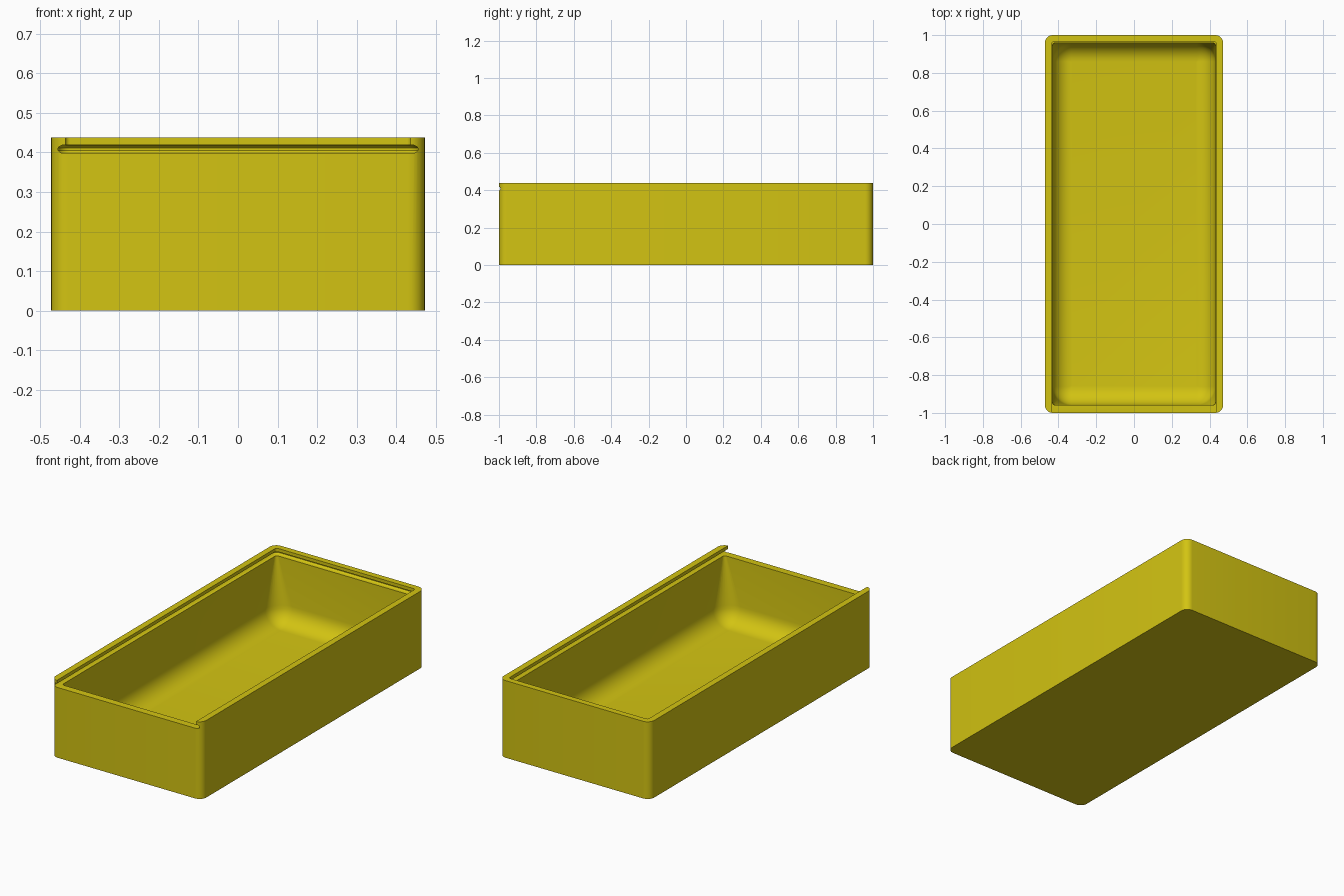
import bpy, bmesh, math

if "Cube" in bpy.data.objects:
    bpy.data.objects.remove(bpy.data.objects["Cube"])

olive = bpy.data.materials.new("mustard_yellow")
olive.diffuse_color = (0.65, 0.55, 0.006, 1)
olive.use_nodes = True
olive.node_tree.nodes["Principled BSDF"].inputs["Base Color"].default_value = olive.diffuse_color


def ring(x, y0, y1, r, z, n=8):
    """Rounded rectangle of half width x, from y0 to y1, at height z."""
    pts = []
    corners = [(x - r, y1 - r), (-x + r, y1 - r), (-x + r, y0 + r), (x - r, y0 + r)]
    for q, (cx, cy) in enumerate(corners):
        for i in range(n + 1):
            a = math.pi / 2 * (q + i / n)
            pts.append((cx + r * math.cos(a), cy + r * math.sin(a), z))
    return pts


def loft(name, rings):
    """Closed solid through a stack of rings."""
    bm = bmesh.new()
    rows = [[bm.verts.new(p) for p in r] for r in rings]
    n = len(rows[0])
    for a, b in zip(rows, rows[1:]):
        for i in range(n):
            j = (i + 1) % n
            bm.faces.new((a[i], a[j], b[j], b[i]))
    bm.faces.new(rows[0][::-1])
    bm.faces.new(rows[-1])
    bmesh.ops.recalc_face_normals(bm, faces=bm.faces)
    mesh = bpy.data.meshes.new(name)
    bm.to_mesh(mesh)
    bm.free()
    mesh.materials.append(olive)
    obj = bpy.data.objects.new(name, mesh)
    bpy.context.collection.objects.link(obj)
    return obj


# Outer block with rounded upright corners
box = loft("box", [ring(0.472, -1, 1, 0.042, z) for z in (0, 0.437)])

# Cavity: ball-rounded at the floor, corners tightening towards the rim
FLOOR, R, CX, CY = 0.035, 0.10, 0.432, 0.959
rings = []
for i in range(9):
    a = math.pi / 2 * i / 8
    inset = R * (1 - math.sin(a))
    rings.append(ring(CX - inset, -CY + inset, CY - inset,
                      max(R - inset, 0.0005), FLOOR + R * (1 - math.cos(a))))
rings.append(ring(CX, -CY, CY, 0.012, 0.406))
cavity = loft("cavity_cutter", rings)

# Sliding lid slot: rounded groove under a lip, open at the front
profile = [(0.398, 0.445), (0.401, 0.451), (0.405, 0.4545), (0.411, 0.4545),
           (0.415, 0.451), (0.418, 0.445), (0.4181, 0.436), (0.46, 0.436)]
slot = loft("lid_slot_cutter",
            [ring(w, -1.2, w + 0.529, w - 0.424, z) for z, w in profile])

# Carve the box
bpy.context.view_layer.objects.active = box
for cutter in (cavity, slot):
    cutter.hide_render = True
    mod = box.modifiers.new("cut", 'BOOLEAN')
    mod.operation, mod.solver, mod.object = 'DIFFERENCE', 'EXACT', cutter
    bpy.ops.object.modifier_apply(modifier=mod.name)
    bpy.data.objects.remove(cutter)

box.select_set(True)
bpy.ops.object.shade_smooth_by_angle(angle=math.radians(35))
